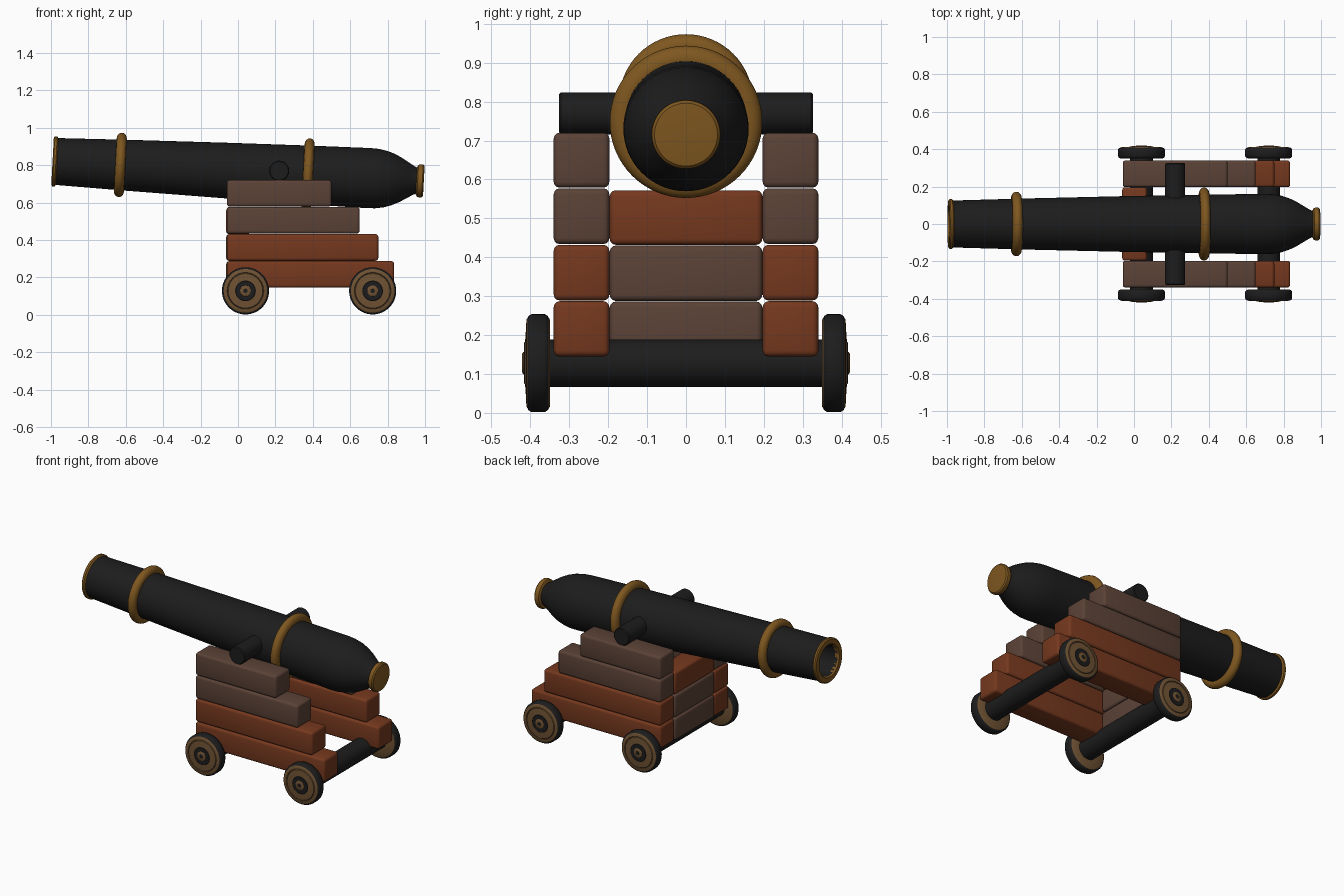
import bpy, bmesh, math
from mathutils import Matrix

if "Cube" in bpy.data.objects:
    bpy.data.objects.remove(bpy.data.objects["Cube"])


def material(name, rgb):
    m = bpy.data.materials.new(name)
    m.diffuse_color = (*rgb, 1)
    m.use_nodes = True
    m.node_tree.nodes["Principled BSDF"].inputs["Base Color"].default_value = m.diffuse_color
    return m


IRON = material("black_iron", (0.012, 0.012, 0.012))
BRASS = material("brass", (0.21, 0.095, 0.014))
RED = material("red_wood", (0.18, 0.04, 0.013))
BROWN = material("brown_wood", (0.105, 0.055, 0.038))
RIM = material("wheel_wood", (0.16, 0.085, 0.033))


def finish(name, bm, mat, matrix):
    bmesh.ops.recalc_face_normals(bm, faces=bm.faces)
    me = bpy.data.meshes.new(name)
    bm.to_mesh(me)
    bm.free()
    ob = bpy.data.objects.new(name, me)
    bpy.context.collection.objects.link(ob)
    me.materials.append(mat)
    ob.matrix_world = matrix
    bpy.context.view_layer.objects.active = ob
    ob.select_set(True)
    bpy.ops.object.shade_smooth_by_angle(angle=math.radians(35))
    ob.select_set(False)
    return ob


def lathe(name, profile, mat, matrix, steps=64, loop=False):
    """Turn (x, radius) points round the local x axis."""
    bm = bmesh.new()
    rings = []
    for x, r in profile:
        if r == 0:
            rings.append([bm.verts.new((x, 0, 0))] * steps)
        else:
            rings.append([bm.verts.new((x, r * math.cos(2 * math.pi * i / steps),
                                        r * math.sin(2 * math.pi * i / steps))) for i in range(steps)])
    pairs = list(zip(rings, rings[1:])) + ([(rings[-1], rings[0])] if loop else [])
    for a, b in pairs:
        for i in range(steps):
            j = (i + 1) % steps
            bm.faces.new(list(dict.fromkeys((a[i], a[j], b[j], b[i]))))
    return finish(name, bm, mat, matrix)


def oval(cx, cr, hx, hr, n=16):
    return [(cx + hx * math.cos(2 * math.pi * k / n), cr + hr * math.sin(2 * math.pi * k / n))
            for k in range(n)]


def plank(name, x0, x1, y0, y1, z0, z1, mat):
    bm = bmesh.new()
    bmesh.ops.create_cube(bm, size=1)
    bmesh.ops.scale(bm, vec=(x1 - x0, y1 - y0, z1 - z0), verts=bm.verts)
    bmesh.ops.bevel(bm, geom=bm.edges[:], offset=0.015, segments=3, profile=0.5, affect='EDGES')
    finish(name, bm, mat, Matrix.Translation(((x0 + x1) / 2, (y0 + y1) / 2, (z0 + z1) / 2)))


# Barrel with bore, tilted nose up
TILT = Matrix.Translation((0, 0, 0.768)) @ Matrix.Rotation(math.radians(3.05), 4, 'Y')
lathe("barrel", [(-0.70, 0), (-0.70, 0.095), (-0.985, 0.095), (-0.985, 0.125), (-0.6, 0.136),
                 (-0.05, 0.149), (0.38, 0.157), (0.70, 0.161), (0.745, 0.159), (0.79, 0.151),
                 (0.83, 0.138), (0.87, 0.119), (0.91, 0.095), (0.94, 0.077), (0.96, 0.068),
                 (0.98, 0.066), (0.98, 0)], IRON, TILT)

# Brass bands, muzzle ring and breech knob
lathe("front_band", oval(-0.63, 0.143, 0.027, 0.029), BRASS, TILT, loop=True)
lathe("rear_band", oval(0.375, 0.162, 0.027, 0.034), BRASS, TILT, loop=True)
lathe("muzzle_ring", [(-0.986, 0.095), (-0.993, 0.099), (-0.993, 0.127), (-0.987, 0.134),
                      (-0.975, 0.134), (-0.967, 0.124), (-0.967, 0.095)], BRASS, TILT, loop=True)
lathe("breech_knob", [(0.955, 0), (0.955, 0.072), (0.962, 0.085), (0.975, 0.089),
                      (0.987, 0.088), (0.994, 0.081), (0.995, 0.074), (0.995, 0)], BRASS, TILT)


def across(x, z, sign=1):
    """Matrix that lays a lathe axis along y."""
    return Matrix.Translation((x, 0, z)) @ Matrix.Rotation(sign * math.pi / 2, 4, 'Z')


def rod(name, x, z, r, half, mat):
    b = 0.005
    lathe(name, [(-half, 0), (-half, r - b), (-half + b, r), (half - b, r), (half, r - b), (half, 0)],
          mat, across(x, z), 48)


rod("trunnion", 0.22, 0.77, 0.054, 0.326, IRON)

# Stepped side planks of the carriage
steps = [(0.145, 0.287, 0.835, RED), (0.289, 0.432, 0.75, RED),
         (0.434, 0.577, 0.65, BROWN), (0.579, 0.72, 0.50, BROWN)]
for side, s in (("left", 1), ("right", -1)):
    for i, (z0, z1, x1, mat) in enumerate(steps):
        y0, y1 = sorted((0.197 * s, 0.34 * s))
        plank(f"{side}_plank_{i + 1}", -0.06, x1, y0, y1, z0, z1, mat)

# Cross planks under the barrel at the front of the carriage
for i, (z0, z1, mat) in enumerate([(0.145, 0.286, BROWN), (0.288, 0.43, BROWN), (0.432, 0.572, RED)]):
    plank(f"cross_plank_{i + 1}", -0.063, 0.07, -0.196, 0.196, z0, z1, mat)

# Axles and wheels
TYRE = [(0.352, 0.095), (0.351, 0.112), (0.355, 0.121), (0.363, 0.126), (0.397, 0.126),
        (0.405, 0.121), (0.409, 0.112), (0.408, 0.095)]
DISC = [(0.350, 0.05), (0.350, 0.112), (0.354, 0.118), (0.406, 0.118), (0.410, 0.112),
        (0.411, 0.098), (0.407, 0.095), (0.411, 0.092), (0.414, 0.05)]
for end, x in (("front", 0.04), ("rear", 0.72)):
    rod(f"{end}_axle", x, 0.128, 0.061, 0.366, IRON)
    for side, s in (("left", 1), ("right", -1)):
        m = across(x, 0.128, s)
        name = f"{end}_{side}"
        lathe(name + "_tyre", TYRE, IRON, m, 48, True)
        lathe(name + "_wheel", DISC, RIM, m, 48, True)
        lathe(name + "_hub", [(0.352, 0), (0.352, 0.056), (0.413, 0.056), (0.416, 0.052), (0.416, 0)],
              IRON, m, 48)
        lathe(name + "_cap", [(0.41, 0.012), (0.41, 0.030), (0.418, 0.029), (0.421, 0.024), (0.421, 0.012)],
              RIM, m, 32, True)
        lathe(name + "_pin", [(0.41, 0), (0.41, 0.012), (0.419, 0.012), (0.419, 0)], IRON, m, 24)
